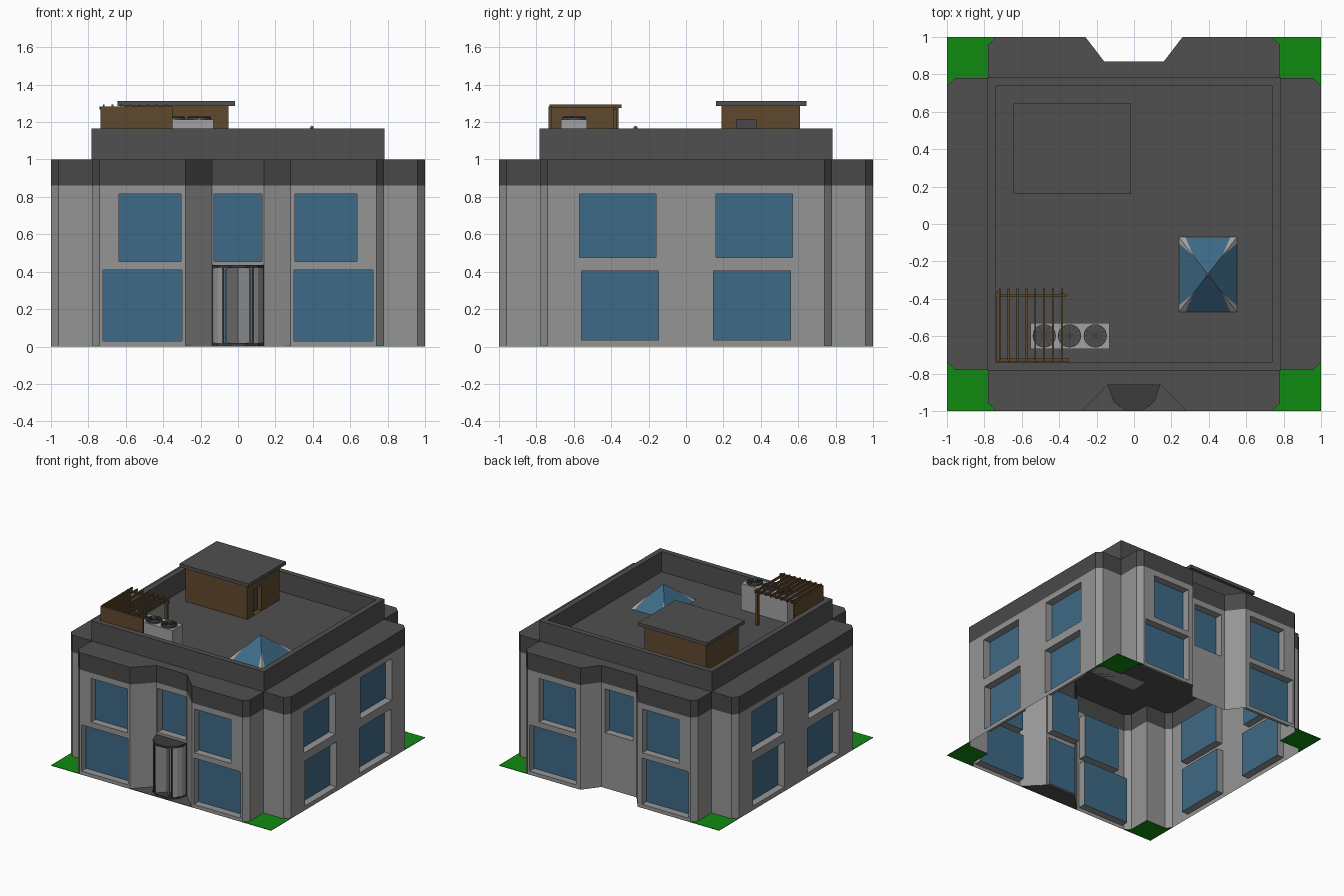
import bpy, bmesh, math
from mathutils import Vector, Matrix

if "Cube" in bpy.data.objects:
    bpy.data.objects.remove(bpy.data.objects["Cube"])


def mat(name, c):
    m = bpy.data.materials.new(name)
    m.diffuse_color = (*c, 1)
    m.use_nodes = True
    m.node_tree.nodes["Principled BSDF"].inputs["Base Color"].default_value = m.diffuse_color
    return m


WALL = mat("wall_grey", (0.30, 0.30, 0.30))
BAND = mat("band_dark_grey", (0.066, 0.066, 0.066))
ROOF = mat("roof_grey", (0.080, 0.080, 0.080))
GLASS = mat("window_blue", (0.048, 0.143, 0.24))
GRASS = mat("grass_green", (0.005, 0.26, 0.005))
WOOD = mat("wood_brown", (0.115, 0.066, 0.026))
PALE = mat("pale_metal", (0.36, 0.36, 0.36))
FRAME = mat("frame_charcoal", (0.045, 0.045, 0.045))


def finish(name, bm, *mats, weld=True):
    if weld:
        bmesh.ops.remove_doubles(bm, verts=bm.verts, dist=1e-5)
    me = bpy.data.meshes.new(name)
    bm.to_mesh(me)
    bm.free()
    for m in mats:
        me.materials.append(m)
    ob = bpy.data.objects.new(name, me)
    bpy.context.collection.objects.link(ob)
    return ob


def face(bm, pts, mi=0):
    f = bm.faces.new([bm.verts.new(p) for p in pts])
    f.material_index = mi
    return f


def add_box(bm, x0, x1, y0, y1, z0, z1):
    m = Matrix.Translation(((x0 + x1) / 2, (y0 + y1) / 2, (z0 + z1) / 2)) @ Matrix.Diagonal((x1 - x0, y1 - y0, z1 - z0, 1))
    bmesh.ops.create_cube(bm, size=1, matrix=m)


def boxes(name, m, *dims):
    bm = bmesh.new()
    for d in dims:
        add_box(bm, *d)
    return finish(name, bm, m, weld=False)


def prism(name, m, pts, z0, z1):
    bm = bmesh.new()
    n = len(pts)
    face(bm, [(x, y, z1) for x, y in pts])
    face(bm, [(x, y, z0) for x, y in reversed(pts)])
    for i in range(n):
        (ax, ay), (bx, by) = pts[i], pts[(i + 1) % n]
        face(bm, [(ax, ay, z0), (bx, by, z0), (bx, by, z1), (ax, ay, z1)])
    return finish(name, bm, m)


# Wall sections with recessed openings; openings are (u0, u1, z0, z1, depth)
def wall(bm, a, b, openings, height, band):
    a, b = Vector((*a, 0)), Vector((*b, 0))
    L = (b - a).length
    d = (b - a) / L
    inward = Vector((-d.y, d.x, 0))
    P = lambda u, z, k=0: a + d * u + inward * k + Vector((0, 0, z))
    us = sorted({0, L, *[o[0] for o in openings], *[o[1] for o in openings]})
    zs = sorted({0, band, height, *[o[2] for o in openings], *[o[3] for o in openings]})
    for u0, u1 in zip(us, us[1:]):
        for z0, z1 in zip(zs, zs[1:]):
            um, zm = (u0 + u1) / 2, (z0 + z1) / 2
            if not any(o[0] < um < o[1] and o[2] < zm < o[3] for o in openings):
                face(bm, [P(u0, z0), P(u1, z0), P(u1, z1), P(u0, z1)], 1 if zm > band else 0)
    for u0, u1, z0, z1, k in openings:
        c = [(u0, z0), (u1, z0), (u1, z1), (u0, z1)]
        for (p, q) in zip(c, c[1:] + c[:1]):
            face(bm, [P(*p), P(*q), P(*q, k), P(*p, k)], 0)
        face(bm, [P(*p, k) for p in c], 2)


# Main building shell, open underneath
half = [(.14, -.86), (.28, -1), (.74, -1), (.78, -.96), (.78, -.78), (.96, -.78), (1, -.74),
        (1, .74), (.96, .78), (.78, .78), (.78, .96), (.74, 1), (.26, 1), (.16, .87)]
outline = half + [(-x, y) for x, y in reversed(half)]
END = [(.305, .637, .455, .815, .06), (.30, .722, .03, .41, .06)]
END += [(-w[1], -w[0], *w[2:]) for w in END]
MID = [(-.128, .128, .455, .815, .06)]
DOOR = [(-.125, .125, .01, .41, .02)]
SIDE = [(.16, .57, .475, .815, .06), (.147, .56, .035, .405, .06)]
SIDE += [(-w[1], -w[0], *w[2:]) for w in SIDE]

bm = bmesh.new()
for a, b in zip(outline, outline[1:] + outline[:1]):
    ops, ax = [], 0
    if a[1] == b[1] and abs(a[1]) == 1:
        ops = END
    elif a[1] == b[1] and abs(a[1]) > .8:
        ops = MID + (DOOR if a[1] < 0 else [])
    elif a[0] == b[0] and abs(a[0]) == 1:
        ops, ax = SIDE, 1
    s = 1 if b[ax] > a[ax] else -1
    local = []
    for w0, w1, z0, z1, k in ops:
        if min(a[ax], b[ax]) < w0 and w1 < max(a[ax], b[ax]):
            u = sorted(((w0 - a[ax]) * s, (w1 - a[ax]) * s))
            local.append((*u, z0, z1, k))
    wall(bm, a, b, local, 1.0, .86)
finish("building_walls", bm, WALL, BAND, GLASS)

# Flat roof and parapet
bm = bmesh.new()
face(bm, [(x, y, 1) for x, y in outline])
finish("roof_deck", bm, ROOF)
bm = bmesh.new()
o, i = .783, .738
ring = lambda r, z: [(-r, -r, z), (r, -r, z), (r, r, z), (-r, r, z)]
loops = [ring(o, 1), ring(o, 1.165), ring(i, 1.165), ring(i, 1)]
for lo, hi in zip(loops, loops[1:]):
    for k in range(4):
        n = (k + 1) % 4
        face(bm, [lo[k], lo[n], hi[n], hi[k]])
finish("roof_parapet", bm, ROOF)

# Grass corners and entrance paving
for sx in (1, -1):
    for sy in (1, -1):
        pts = [(.78, .78), (.96, .78), (1, .74), (1, 1), (.74, 1), (.78, .96)]
        pts = [(x * sx, y * sy) for x, y in pts]
        prism("grass_corner", GRASS, pts if sx * sy > 0 else pts[::-1], 0, .004)
prism("entrance_paving", ROOF, [(-.28, -1), (.28, -1), (.14, -.86), (-.14, -.86)], 0, .004)

# Revolving door entrance: base, canopy, curved sides, posts and wings
bay = [(-.14, -.86), (-.11, -.95), (-.04, -1), (.04, -1), (.11, -.95), (.14, -.86)]
prism("entrance_base", FRAME, bay, .004, .02)
prism("entrance_canopy", FRAME, bay, .42, .435)
bm = bmesh.new()
for s in (-1, 1):
    arc = [(.137 * s, -.862), (.128 * s, -.91), (.108 * s, -.948), (.08 * s, -.972)]
    for (ax, ay), (bx, by) in zip(arc, arc[1:]):
        face(bm, [(ax, ay, .02), (bx, by, .02), (bx, by, .42), (ax, ay, .42)][::-s])
finish("entrance_side_panels", bm, PALE)
bm = bmesh.new()
for q in range(4):
    g = bmesh.ops.create_cube(bm, size=1, matrix=Matrix.Translation((0, -.915, .22))
                              @ Matrix.Rotation(math.radians(45 + 90 * q), 4, 'Z')
                              @ Matrix.Translation((.045, 0, 0)) @ Matrix.Diagonal((.09, .006, .4, 1)))
finish("revolving_door_wings", bm, WALL, weld=False)
boxes("entrance_posts", FRAME, *[(x - .004, x + .004, y - .004, y + .004, .02, .42)
                                 for x, y in ((-.136, -.866), (.136, -.866), (-.08, -.972), (.08, -.972), (0, -.915))])

# Rooftop stair house with recessed door on its right side
bm = bmesh.new()
house = [(-.61, .19), (-.05, .19), (-.05, .61), (-.61, .61)]
for k in range(4):
    start = len(bm.verts)
    a, b = house[k], house[(k + 1) % 4]
    wall(bm, a, b, [(.08, .185, .002, .215, .035)] if k == 1 else [], .29, .3)
bmesh.ops.translate(bm, verts=bm.verts, vec=(0, 0, 1))
finish("stair_house", bm, WOOD, WOOD, BAND)
boxes("stair_house_roof", ROOF, (-.645, -.017, .16, .645, 1.285, 1.312))

# Pyramid skylight with pale hip bars
x0, x1, y0, y1 = .24, .55, -.47, -.07
apex = Vector(((x0 + x1) / 2, (y0 + y1) / 2, 1.17))
base = [Vector(p) for p in ((x0, y0, 1), (x1, y0, 1), (x1, y1, 1), (x0, y1, 1))]
bm = bmesh.new()
for k in range(4):
    face(bm, [base[k], base[(k + 1) % 4], apex])
finish("skylight_glass", bm, GLASS)
bm = bmesh.new()
up = Vector((0, 0, .004))
for k in range(4):
    c, n, p = base[k], base[(k + 1) % 4], base[k - 1]
    tip = c.lerp(apex, .5)
    face(bm, [c + up, c + (n - c).normalized() * .035 + up, tip + up])
    face(bm, [c + (p - c).normalized() * .035 + up, c + up, tip + up])
bmesh.ops.create_icosphere(bm, subdivisions=1, radius=.011, matrix=Matrix.Translation(apex))
finish("skylight_hip_bars", bm, PALE)

# Air conditioning unit with three fans
boxes("cooling_unit", PALE, (-.553, -.13, -.667, -.53, 1, 1.215))
for fx in (-.48, -.345, -.207):
    bm = bmesh.new()
    T = Matrix.Translation((fx, -.598, 1.22))
    bmesh.ops.create_cone(bm, cap_ends=True, segments=24, radius1=.062, radius2=.062, depth=.01, matrix=T)
    finish("fan_disc", bm, ROOF)
    bm = bmesh.new()
    for q in range(6):
        bmesh.ops.create_cube(bm, size=1, matrix=T @ Matrix.Rotation(q * math.pi / 6, 4, 'Z')
                              @ Matrix.Translation((0, 0, .006)) @ Matrix.Diagonal((.118, .004, .006, 1)))
    finish("fan_grille", bm, FRAME, weld=False)

# Timber pergola: two screens, post, beams and slats
boxes("pergola_screens", WOOD, (-.735, -.35, -.735, -.72, 1, 1.282), (-.735, -.72, -.735, -.36, 1, 1.282))
boxes("pergola_post", WOOD, (-.393, -.373, -.39, -.368, 1, 1.28))
boxes("pergola_beams", WOOD, (-.74, -.36, -.387, -.373, 1.268, 1.284), (-.735, -.35, -.73, -.716, 1.268, 1.284))
boxes("pergola_slats", WOOD, *[(x - .005, x + .005, -.73, -.345, 1.276, 1.294)
                               for x in [-.718 + .0475 * k for k in range(8)]])
